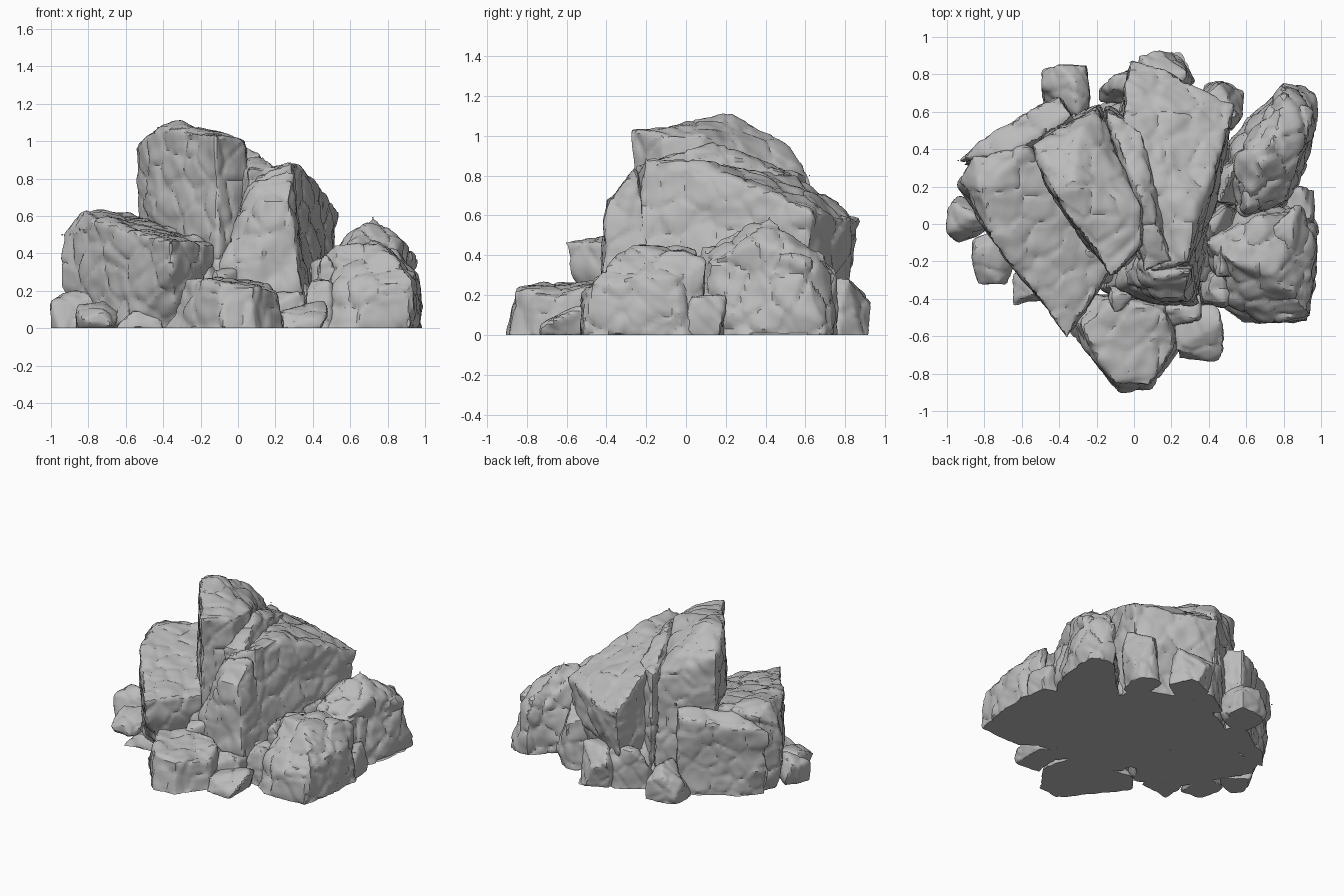
import bpy
import bmesh
import random
from mathutils import Vector, noise

default = bpy.data.objects.get("Cube")
if default:
    bpy.data.objects.remove(default, do_unlink=True)

# Single stone colour
stone = bpy.data.materials.new("grey_stone")
stone.use_nodes = True
grey = (0.5, 0.5, 0.5, 1.0)
stone.diffuse_color = grey
stone.node_tree.nodes["Principled BSDF"].inputs["Base Color"].default_value = grey


def weather(mesh, rough, offset):
    """Push the surface about with broad dents, chips and fine grain."""
    bm = bmesh.new()
    bm.from_mesh(mesh)
    bm.normal_update()
    moves = []
    for v in bm.verts:
        p = v.co + offset
        dents = noise.noise(p * 5) * 0.8
        grain = noise.noise(p * 13) * 0.35
        distances = noise.voronoi(p * 6)[0]
        chip = -0.9 * max(0, 0.16 - (distances[1] - distances[0])) / 0.16
        moves.append(v.normal * rough * (dents + grain + chip * 0.5))
    for v, move in zip(bm.verts, moves):
        v.co += move
        v.co.z = max(v.co.z, 0)
    bm.to_mesh(mesh)
    bm.free()


def rock(name, points, rough=0.025, voxel=0.02):
    """Angular block: convex hull, evenly remeshed, then weathered."""
    bm = bmesh.new()
    for p in points:
        bm.verts.new(p)
    hull = bmesh.ops.convex_hull(bm, input=bm.verts)
    loose = [g for g in hull["geom_interior"] if isinstance(g, bmesh.types.BMVert)]
    bmesh.ops.delete(bm, geom=loose, context="VERTS")
    bmesh.ops.recalc_face_normals(bm, faces=bm.faces)
    mesh = bpy.data.meshes.new(name)
    bm.to_mesh(mesh)
    bm.free()
    obj = bpy.data.objects.new(name, mesh)
    bpy.context.collection.objects.link(obj)
    remesh = obj.modifiers.new("even_faces", "REMESH")
    remesh.mode = "VOXEL"
    remesh.voxel_size = voxel
    graph = bpy.context.evaluated_depsgraph_get()
    shaped = bpy.data.meshes.new_from_object(obj.evaluated_get(graph))
    obj.modifiers.clear()
    obj.data = shaped
    weather(shaped, rough, Vector((len(name), len(points), 0)))
    shaped.materials.clear()
    shaped.materials.append(stone)
    shaped.shade_smooth()
    shaped.set_sharp_from_angle(angle=0.6)
    return obj


def slab(name, top, foot, rough=0.025):
    """Block with a shaped top and a footprint sunk just under the ground."""
    rock(name, top + [(x, y, -0.03) for x, y in foot], rough)


def cobble(name, x0, x1, y0, y1, height, seed):
    """Small irregular stone filling a box that reaches below the ground."""
    rng = random.Random(seed)
    pts = []
    for _ in range(16):
        d = Vector([rng.gauss(0, 1) for _ in range(3)]).normalized()
        pts.append([max(-0.72, min(0.72, c)) for c in d])
    low = [min(p[i] for p in pts) for i in range(3)]
    high = [max(p[i] for p in pts) for i in range(3)]
    box = ((x0, x1), (y0, y1), (-0.5 * height, height))
    fitted = [[a + (b - a) * (p[i] - low[i]) / (high[i] - low[i])
               for i, (a, b) in enumerate(box)] for p in pts]
    rock(name, fitted, rough=0.018, voxel=0.016)


# Tall leaning slab at the summit
slab("summit_slab",
     [(-.54, .42, .97), (-.45, .18, 1.08), (-.33, .22, 1.11), (-.12, -.27, 1.03),
      (.04, -.12, 1.01), (.05, .08, 1.0), (-.28, .52, .95), (-.2, .63, .8)],
     [(-.57, .42), (-.4, .05), (-.1, -.28), (.1, -.1), (-.18, .65)])

# Thinner slab wedged beside the summit
slab("wedged_slab",
     [(-.16, .62, .8), (.04, .12, .97), (.12, .02, .95), (.2, -.2, .86),
      (.06, -.24, .84), (.05, .5, .82)],
     [(-.16, .65), (.25, -.25), (0, -.35), (.1, .5)])

# Broad slab sloping down to the back
slab("broad_back_slab",
     [(.1, -.25, .8), (.28, -.2, .88), (.32, .1, .87), (-.06, .56, .8),
      (.54, .64, .62), (-.03, .88, .58), (.1, .85, .57), (.42, .25, .78),
      (.5, .62, .25), (-.02, .82, .25)],
     [(.05, -.3), (.36, -.35), (.5, .55), (0, .74), (-.1, .5)])

# Fan-shaped buttress under the broad slab
slab("front_buttress",
     [(.1, -.3, .8), (.14, -.4, .68), (.28, -.4, .68), (.3, -.25, .85),
      (-.12, -.33, .3), (.33, -.43, .3), (.05, -.2, .75)],
     [(-.2, -.35), (.1, -.45), (.36, -.42), (.4, -.1), (-.1, 0)])

# Tilted slab on the right flank, undercut at its tip
slab("tilted_flank_slab",
     [(-.87, .36, .58), (-.83, .18, .64), (-.57, .42, .62), (-.12, -.24, .45),
      (-.36, -.6, .46), (-.35, -.58, .3), (-.95, .22, .5), (-.95, .2, .25),
      (-.14, -.28, .3), (-.76, -.08, .57)],
     [(-.88, .2), (-.6, -.28), (-.33, -.38), (-.1, -.1), (-.4, .35), (-.82, .35)])

# Weathered ledge behind the tilted slab
slab("flank_ledge",
     [(-.94, .34, .5), (-.8, .46, .52), (-.4, .68, .58), (-.32, .58, .62),
      (-.7, .35, .58)],
     [(-.9, .3), (-.76, .45), (-.4, .66), (-.3, .4)])

# Boulder at the front left
slab("front_left_boulder",
     [(.52, -.2, .44), (.75, -.28, .46), (.68, .05, .43), (.88, .06, .36),
      (.4, -.1, .34), (.53, -.43, .22), (.7, -.53, .2), (.94, -.48, .27),
      (.97, -.05, .29)],
     [(.36, -.15), (.42, -.42), (.6, -.54), (.93, -.54), (.99, -.02), (.9, .13), (.5, .1)],
     0.03)

# Peaked boulder at the back left
slab("back_left_boulder",
     [(.6, .08, .44), (.54, .35, .47), (.72, .42, .6), (.8, .66, .43),
      (.96, .6, .36), (.87, .33, .46), (.82, .12, .36), (.8, .74, .3)],
     [(.48, .08), (.62, -.02), (.8, .06), (.9, .25), (.98, .5), (.97, .7),
      (.8, .74), (.5, .45)], 0.035)

# Low wide rock at the front
slab("low_front_rock",
     [(-.28, -.55, .27), (-.1, -.86, .24), (.08, -.86, .23), (.22, -.66, .19),
      (.15, -.45, .24), (-.1, -.4, .27)],
     [(-.4, -.5), (-.25, -.62), (-.08, -.92), (.1, -.9), (.25, -.65), (.2, -.4), (-.3, -.35)])

# Hidden core that closes the gaps between blocks
slab("inner_core",
     [(-.5, .3, .4), (.4, .4, .4), (.35, -.3, .25), (-.3, -.3, .25), (0, .6, .4)],
     [(-.75, .3), (-.55, -.25), (.5, -.3), (.6, .4), (-.1, .7)])

# Rubble around the foot: x range, y range, height
rubble = [
    (.22, .48, -.73, -.43, .15), (.14, .36, -.55, -.35, .2), (-.13, .02, -.52, -.28, .32),
    (-1.0, -.74, -.1, .16, .2), (-.86, -.62, -.32, -.04, .15), (-.66, -.4, -.44, -.2, .11),
    (-.49, -.23, .58, .85, .24), (-.19, .1, .62, .84, .3), (.02, .34, .66, .94, .28),
    (.34, .59, .5, .77, .42), (.36, .56, -.1, .12, .36), (.4, .62, .1, .4, .4),
    (.74, .96, -.02, .2, .2), (-.3, -.08, -.32, -.05, .5), (.36, .54, -.46, -.24, .26),
]
for i, spec in enumerate(rubble):
    cobble("rubble_stone_" + str(i + 1), *spec, seed=i + 7)

# Crumbled lumps on top of the two left boulders
crumbs = [(.62, .84, .26, .5, .54), (.42, .62, -.3, -.05, .4), (.72, .95, -.2, .1, .43)]
for i, spec in enumerate(crumbs):
    cobble("crumbled_lump_" + str(i + 1), *spec, seed=i + 40)
